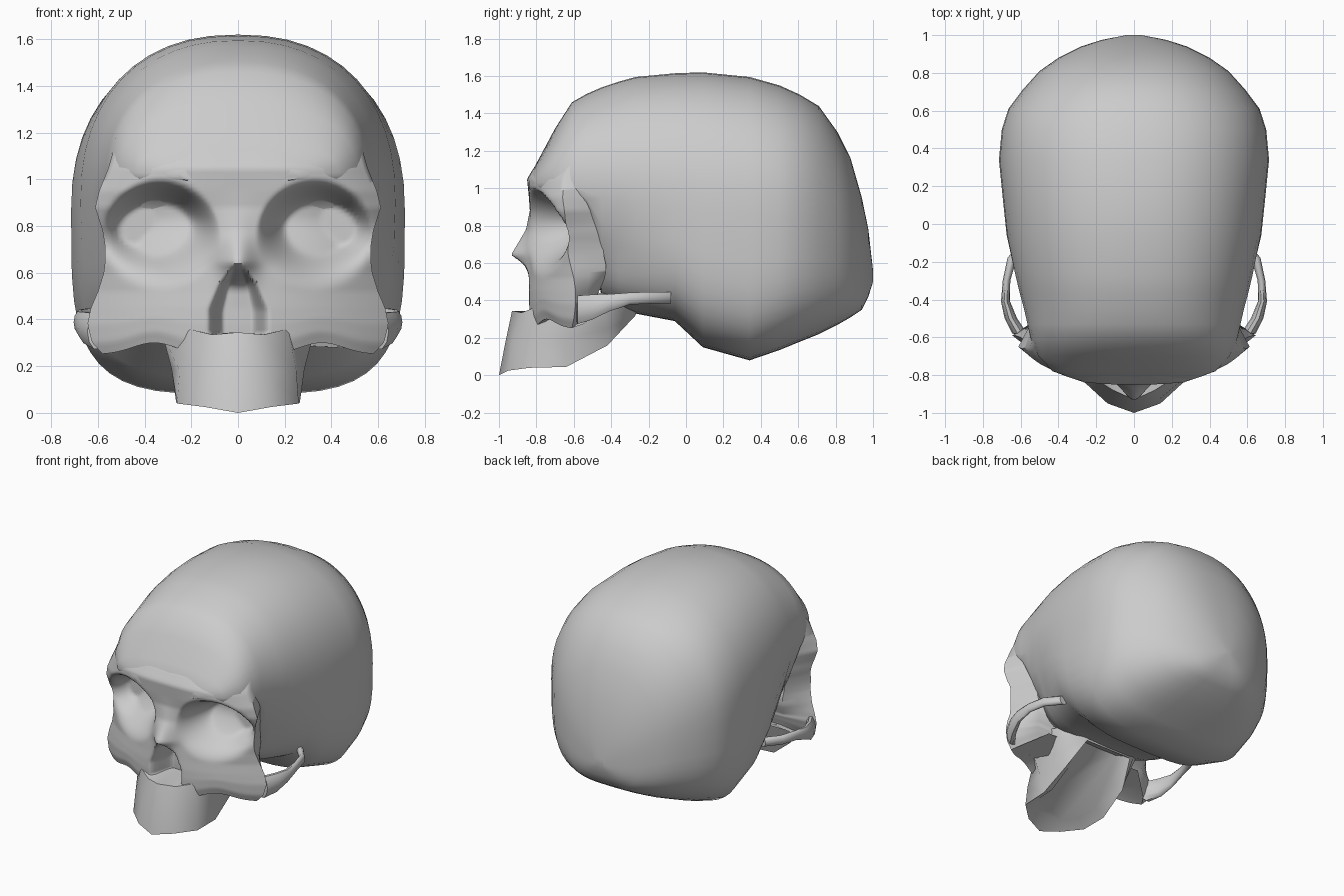
import bpy, bmesh, math

if "Cube" in bpy.data.objects:
    bpy.data.objects.remove(bpy.data.objects["Cube"], do_unlink=True)

bone = bpy.data.materials.new("bone grey")
bone.use_nodes = True
colour = (0.6, 0.6, 0.6, 1)
bone.diffuse_color = colour
bone.node_tree.nodes["Principled BSDF"].inputs["Base Color"].default_value = colour


def sample(table, key):
    """Interpolate a list of (key, value, ...) rows sorted by key."""
    if key <= table[0][0]:
        return table[0][1:]
    for low, high in zip(table, table[1:]):
        if key <= high[0]:
            t = (key - low[0]) / (high[0] - low[0])
            return [a + (b - a) * t for a, b in zip(low[1:], high[1:])]
    return table[-1][1:]


def smooth(low, high, value):
    t = min(max((value - low) / (high - low), 0), 1)
    return t * t * (3 - 2 * t)


def bell(value, centre, width):
    return math.exp(-((value - centre) / width) ** 2)


def loft(name, rings, angle=50):
    """Skin closed rings of equal length and cap both ends."""
    bm = bmesh.new()
    loops = [[bm.verts.new(p) for p in ring] for ring in rings]
    n = len(loops[0])
    for a, b in zip(loops, loops[1:]):
        for i in range(n):
            j = (i + 1) % n
            bm.faces.new((a[i], a[j], b[j], b[i]))
    bm.faces.new(loops[0])
    bm.faces.new(loops[-1])
    bmesh.ops.recalc_face_normals(bm, faces=bm.faces)
    mesh = bpy.data.meshes.new(name)
    bm.to_mesh(mesh)
    bm.free()
    mesh.materials.append(bone)
    obj = bpy.data.objects.new(name, mesh)
    bpy.context.collection.objects.link(obj)
    bpy.ops.object.select_all(action="DESELECT")
    obj.select_set(True)
    bpy.context.view_layer.objects.active = obj
    bpy.ops.object.shade_smooth_by_angle(angle=math.radians(angle))
    return obj


# Cranium: y, half width, top, bottom, height of widest point
cranium_sections = [
    (-.84, .26, 1.06, .99, 1.02), (-.78, .43, 1.17, .97, 1.03),
    (-.70, .51, 1.32, .96, 1.03), (-.61, .55, 1.46, .94, 1.01),
    (-.53, .57, 1.505, .85, .98), (-.45, .59, 1.54, .41, .95),
    (-.36, .615, 1.57, .36, .93), (-.27, .635, 1.595, .33, .92),
    (-.06, .675, 1.615, .29, .90), (.09, .69, 1.62, .15, .88),
    (.34, .715, 1.595, .08, .86), (.50, .70, 1.55, .135, .84),
    (.61, .665, 1.50, .18, .82), (.71, .59, 1.44, .22, .78),
    (.81, .50, 1.30, .27, .74), (.88, .40, 1.16, .31, .68),
    (.94, .28, .95, .35, .62), (.975, .17, .78, .42, .57), (1.0, .04, .56, .50, .53)]


def cranium_ring(y, w, top, bottom, mid, steps=48):
    ring = []
    for i in range(steps):
        a = math.tau * i / steps
        c, s = math.cos(a), math.sin(a)
        power = 2 / (2.3 if s > 0 else 3.2 + .6 * bell(y, .3, .3))
        x = w * math.copysign(abs(c) ** power, c)
        z = mid + (top - mid if s > 0 else mid - bottom) * math.copysign(abs(s) ** power, s)
        # hollow of the temples
        x *= 1 - .16 * bell(y, -.42, .2) * bell(z, .58, .26)
        ring.append((x, y, z))
    return ring


loft("cranium", [cranium_ring(*s) for s in cranium_sections])

# Face: z, half width, centre y, side y, roundness, midline bump, rim inset
face_sections = [
    (.25, .58, -.83, -.61, 2, 0, .16), (.30, .625, -.845, -.60, 2, 0, .18),
    (.38, .645, -.85, -.59, 2, 0, .18), (.45, .63, -.85, -.59, 2, 0, .17),
    (.52, .60, -.845, -.60, 2, .01, .12), (.60, .575, -.835, -.62, 2.2, .06, .09),
    (.645, .57, -.83, -.63, 2.3, .105, .08), (.72, .57, -.83, -.635, 2.4, .06, .08),
    (.78, .58, -.83, -.64, 2.6, .025, .08), (.88, .612, -.83, -.65, 3, .005, .10),
    (.95, .595, -.84, -.66, 3.4, 0, .08), (1.05, .555, -.85, -.65, 3.4, 0, .06),
    (1.12, .535, -.807, -.62, 3.2, 0, .06), (1.21, .505, -.74, -.55, 3, 0, .06)]
nose_width = [(.30, .08), (.34, .12), (.44, .12), (.55, .075), (.64, .01)]


def face_point(t, z):
    u = t * (.5 + .5 * abs(t))
    w, centre, side, power, bump, _ = sample(face_sections, z)
    x = u * w
    y = centre + (side - centre) * abs(u) ** power
    y -= bump * bell(x, 0, .075)
    # eye sockets: sharp and deep under the brow, fading out onto the cheek
    upper = smooth(.55, .85, z)
    d = math.hypot((abs(x) - .335) / .25, (z - .76) / .235)
    socket = (1 - smooth(.2 + .35 * upper, 1.04, d)) * (.4 + .6 * upper)
    y = max(y, min(y + .25 * socket, -.54))
    # nose opening
    hollow = 1 - smooth(.5, 1.1, abs(x) / sample(nose_width, z)[0])
    y += .19 * hollow * smooth(.3, .34, z) * (1 - smooth(.54, .64, z))
    # arched lower edge between jaw and cheek
    lift = .05 * bell(abs(x), .36, .13) * (1 - smooth(.26, .5, z))
    return x, y, z + lift


def face_ring(z, shrink=0, columns=44):
    front = [face_point(i / columns, z) for i in range(-columns, columns + 1)]
    w, inset, side = front[-1][0], sample(face_sections, z)[5], front[-1][1]
    depth, raised = .12 + .07 * smooth(.4, .6, z), .1 * (1 - smooth(.25, .5, z))
    back = [(w - inset * k, side + depth * k, z + raised * k) for k in (.5, 1)]
    ring = front + back + [(-x, y, h) for x, y, h in reversed(back)]
    # shrink folds the lower edge of the cheeks backwards
    return [(x * (1 - shrink), y + shrink, h + shrink / 3) for x, y, h in ring]


rows = 64
face_rings = [face_ring(.25, .06)]
face_rings += [face_ring(.25 + .96 * i / rows) for i in range(rows + 1)]
loft("face", face_rings, 60)

# Upper jaw: horseshoe outlines from the nose floor down to the bite edge
jaw_root = [(0, -.60, .34), (.11, -.60, .34), (.20, -.77, .45),
            (.31, -.66, .46), (.34, -.46, .44), (.26, -.24, .42)]
jaw_top = [(0, -.93, .345), (.11, -.88, .335), (.215, -.815, .36),
           (.325, -.68, .34), (.33, -.44, .37), (.25, -.24, .39)]
jaw_middle = [(0, -.965, .18), (.13, -.93, .17), (.25, -.83, .18),
              (.285, -.66, .19), (.28, -.42, .25), (.22, -.26, .35)]
jaw_bite = [(0, -1, 0), (.14, -.95, .025), (.26, -.84, .04),
            (.265, -.64, .045), (.25, -.42, .16), (.19, -.27, .32)]
palate = [(x * .72, y * .8 - .13, z + .05) for x, y, z in jaw_bite]


def both_sides(half):
    return half + [(-x, y, z) for x, y, z in reversed(half[1:])]


outlines = (jaw_root, jaw_top, jaw_middle, jaw_bite, palate)
loft("upper_jaw", [both_sides(h) for h in outlines], 60)

# Cheek arches: x, y, z, half thickness, half height
arch_path = [(.55, -.59, .35, .03, .05), (.605, -.58, .35, .04, .08),
             (.652, -.5, .365, .033, .07), (.68, -.41, .388, .024, .048),
             (.675, -.30, .41, .02, .034), (.645, -.18, .415, .025, .033),
             (.56, -.08, .415, .03, .033)]
for side, label in ((1, "left"), (-1, "right")):
    rings = []
    for x, y, z, thick, tall in arch_path:
        angles = [math.tau * i / 10 for i in range(10)]
        rings.append([(side * (x + thick * math.cos(a)), y, z + tall * math.sin(a))
                      for a in angles])
    loft(label + "_cheek_arch", rings)
